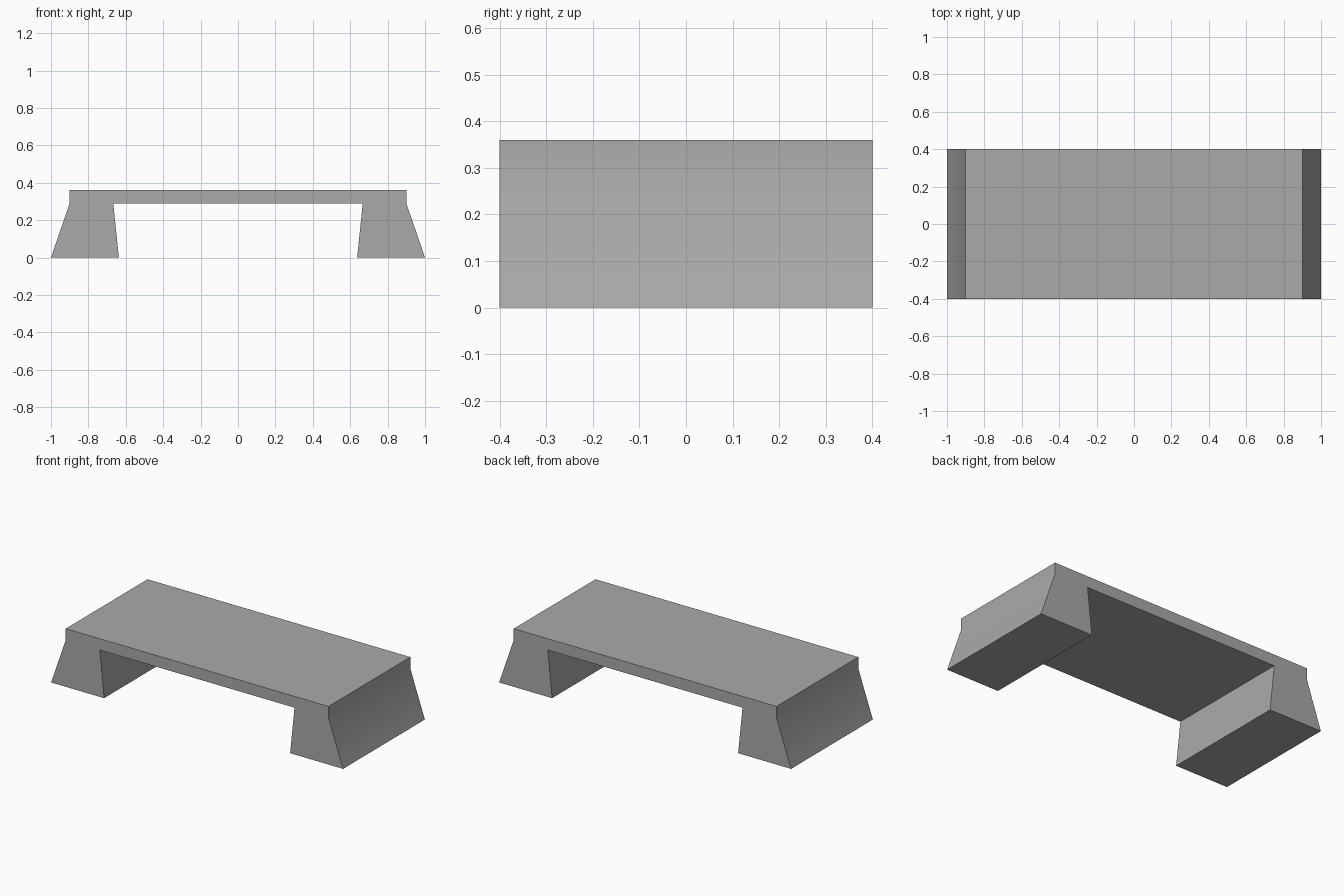
import bpy
import bmesh
import math

cube = bpy.data.objects.get("Cube")
if cube:
    bpy.data.objects.remove(cube, do_unlink=True)

HALF_DEPTH = 0.4

grey = bpy.data.materials.new("plain grey")
grey.use_nodes = True
colour = (0.4, 0.4, 0.4, 1)
grey.diffuse_color = colour
grey.node_tree.nodes["Principled BSDF"].inputs["Base Color"].default_value = colour

# Half of the bench outline (x, z), from inner top of the leg round to the deck edge
half = [(0.667, 0.29), (0.637, 0), (1, 0), (0.9, 0.29), (0.9, 0.36)]
outline = half + [(-x, z) for x, z in reversed(half)]

# Bench: outline extruded from front to back
bm = bmesh.new()
face = bm.faces.new([bm.verts.new((x, -HALF_DEPTH, z)) for x, z in outline])
extruded = bmesh.ops.extrude_face_region(bm, geom=[face])["geom"]
moved = [v for v in extruded if isinstance(v, bmesh.types.BMVert)]
bmesh.ops.translate(bm, verts=moved, vec=(0, 2 * HALF_DEPTH, 0))
bmesh.ops.recalc_face_normals(bm, faces=bm.faces)

mesh = bpy.data.meshes.new("bench")
bm.to_mesh(mesh)
bm.free()
mesh.materials.append(grey)
bench = bpy.data.objects.new("bench", mesh)
bpy.context.collection.objects.link(bench)

# Soft bend on the outer sides, crisp edges elsewhere
bpy.ops.object.select_all(action="DESELECT")
bench.select_set(True)
bpy.context.view_layer.objects.active = bench
bpy.ops.object.shade_smooth_by_angle(angle=math.radians(30))
